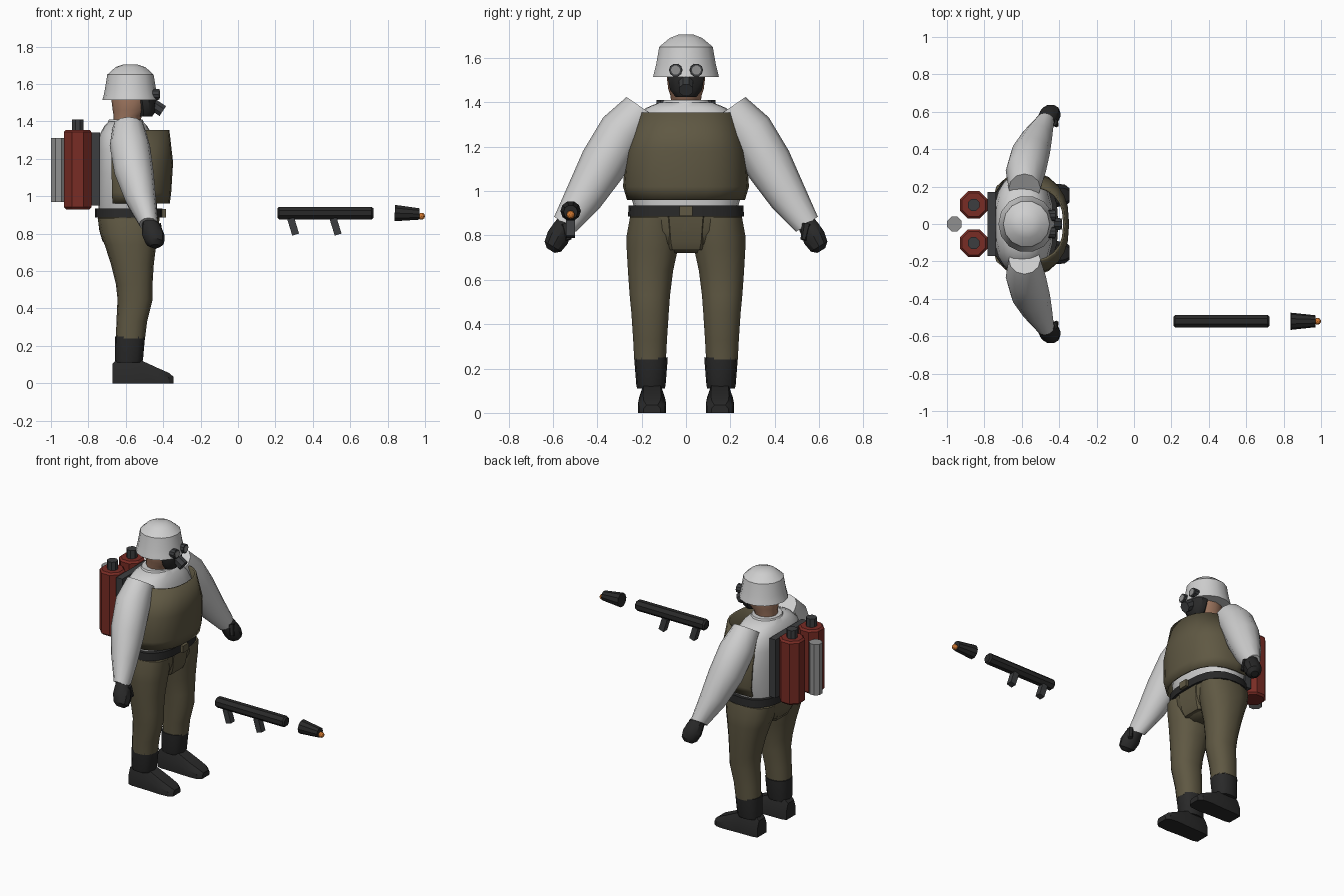
import bpy, bmesh, math
from mathutils import Vector as V


def mat(name, *rgb):
    m = bpy.data.materials.new(name)
    m.diffuse_color = (*rgb, 1)
    return m


WHITE = mat("winter white", 0.62, 0.62, 0.62)
OLIVE = mat("olive cloth", 0.115, 0.098, 0.056)
BLACK = mat("black leather", 0.022, 0.022, 0.022)
DARK = mat("dark metal", 0.045, 0.047, 0.05)
RED = mat("tank red", 0.19, 0.025, 0.018)
GREY = mat("steel grey", 0.28, 0.28, 0.28)
SKIN = mat("skin", 0.36, 0.19, 0.12)
ORANGE = mat("flame orange", 0.65, 0.19, 0.03)


def ring(c, u, v, n, p=2.0, a0=0.0, sweep=2 * math.pi):
    """Superellipse section around c with half axes u and v."""
    c, u, v, out = V(c), V(u), V(v), []
    closed = sweep > 6.2
    for i in range(n):
        a = a0 + sweep * i / (n if closed else n - 1)
        f = lambda t: math.copysign(abs(t) ** (2 / p), t)
        out.append(c + u * f(math.cos(a)) + v * f(math.sin(a)))
    return out


def loft(name, rings, m, angle=40, closed=True, cap=True):
    bm = bmesh.new()
    rows = [[bm.verts.new(q) for q in r] for r in rings]
    n = len(rows[0])
    for a, b in zip(rows, rows[1:]):
        for i in range(n if closed else n - 1):
            j = (i + 1) % n
            bm.faces.new((a[i], a[j], b[j], b[i]))
    if cap and closed:
        bm.faces.new(rows[0][::-1])
        bm.faces.new(rows[-1])
    if closed:
        bmesh.ops.recalc_face_normals(bm, faces=bm.faces[:])
    me = bpy.data.meshes.new(name)
    bm.to_mesh(me)
    bm.free()
    me.materials.append(m)
    ob = bpy.data.objects.new(name, me)
    bpy.context.collection.objects.link(ob)
    if angle:
        bpy.ops.object.select_all(action='DESELECT')
        ob.select_set(True)
        bpy.context.view_layer.objects.active = ob
        bpy.ops.object.shade_smooth_by_angle(angle=math.radians(angle))
    return ob


def stack(name, levels, m, y=0, n=16, p=2.0, angle=40):
    """Horizontal sections: (z, x centre, half x, half y)."""
    return loft(name, [ring((x, y, z), (hx, 0, 0), (0, hy, 0), n, p)
                       for z, x, hx, hy in levels], m, angle)


def rod(name, a, b, ra, rb, m, n=8, angle=0, bevel=0.0):
    a, b = V(a), V(b)
    d = (b - a).normalized()
    u = d.cross(V((0, 1, 0)) if abs(d.y) < 0.9 else V((0, 0, 1))).normalized()
    w = d.cross(u)
    t = math.pi / n
    st = [(a, ra), (b, rb)]
    if bevel:
        st = [(a, ra - bevel), (a + d * bevel, ra), (b - d * bevel, rb), (b, rb - bevel)]
    return loft(name, [ring(c, u * r, w * r, n, 2, t) for c, r in st], m, angle)


def box(name, c, s, m, tilt=0.0):
    bpy.ops.mesh.primitive_cube_add(size=1, location=c, rotation=(0, tilt, 0))
    ob = bpy.context.object
    ob.name, ob.scale = name, s
    ob.data.materials.append(m)
    return ob


# Torso, collar and belt
stack("torso", [(0.92, -0.59, 0.155, 0.232), (1.0, -0.59, 0.16, 0.255), (1.12, -0.59, 0.16, 0.27),
                (1.25, -0.595, 0.155, 0.262), (1.33, -0.60, 0.14, 0.23),
                (1.375, -0.60, 0.115, 0.18), (1.40, -0.60, 0.09, 0.12)], WHITE, n=20, p=2.5)
stack("collar", [(1.36, -0.60, 0.11, 0.13), (1.41, -0.60, 0.09, 0.10)], WHITE)
stack("belt", [(0.885, -0.585, 0.18, 0.262), (0.935, -0.585, 0.18, 0.258)], BLACK, n=20, p=2.6)
box("belt_buckle", (-0.395, 0, 0.91), (0.02, 0.06, 0.045), OLIVE)

# Vest: open shell wrapped round the front
vest = loft("vest", [ring((-0.60, 0, z), (rx, 0, 0), (0, ry, 0), 15, 2.5,
                          -math.radians(103), math.radians(206))
                     for z, rx, ry in [(0.96, 0.235, 0.266), (1.02, 0.243, 0.284),
                                       (1.18, 0.253, 0.272), (1.355, 0.233, 0.212)]],
            OLIVE, closed=False)
sol = vest.modifiers.new("thickness", 'SOLIDIFY')
sol.thickness, sol.offset = 0.012, -1

# Head, neck and helmet
stack("head", [(1.38, -0.595, 0.07, 0.065), (1.43, -0.59, 0.075, 0.07), (1.46, -0.575, 0.095, 0.08),
               (1.54, -0.575, 0.105, 0.09), (1.6, -0.575, 0.09, 0.08)], SKIN, n=12)
stack("helmet", [(1.515, -0.575, 0.15, 0.152), (1.54, -0.575, 0.143, 0.146), (1.57, -0.575, 0.137, 0.138),
                 (1.65, -0.575, 0.124, 0.124), (1.69, -0.575, 0.08, 0.075),
                 (1.705, -0.575, 0.035, 0.035)], WHITE, n=14, angle=30)

# Gas mask
stack("mask", [(1.425, -0.495, 0.035, 0.05), (1.455, -0.49, 0.05, 0.075),
               (1.52, -0.495, 0.06, 0.088), (1.57, -0.495, 0.055, 0.08)], BLACK, n=10)
rod("mask_filter", (-0.455, 0, 1.49), (-0.402, 0, 1.455), 0.034, 0.034, DARK)
for s in (1, -1):
    rod("mask_eyepiece", (-0.47, s * 0.045, 1.545), (-0.42, s * 0.047, 1.545), 0.03, 0.03, DARK, 10)
    rod("mask_lens", (-0.422, s * 0.047, 1.545), (-0.417, s * 0.047, 1.545), 0.021, 0.021, GREY, 10)

# Hips and front flap
stack("hips", [(0.72, -0.585, 0.09, 0.07), (0.76, -0.585, 0.14, 0.16), (0.82, -0.585, 0.157, 0.245),
               (0.89, -0.585, 0.165, 0.256)], OLIVE, n=18, p=2.5)
loft("crotch_flap", [ring((x, 0, z), (hx, 0, 0), (0, hy, 0), 8, 5, math.pi / 8)
                     for z, x, hx, hy in [(0.735, -0.58, 0.13, 0.09), (0.77, -0.58, 0.148, 0.10),
                                          (0.885, -0.58, 0.165, 0.112)]], OLIVE)

for s in (1, -1):
    # Trouser legs
    loft("leg", [ring((x, s * y, z), (hx, 0, 0), (0, hy, 0), 14, 2.3)
                 for z, x, hx, y, hy in [(0.24, -0.575, 0.078, 0.162, 0.073), (0.33, -0.568, 0.082, 0.162, 0.078),
                                         (0.45, -0.55, 0.094, 0.162, 0.086), (0.53, -0.555, 0.098, 0.163, 0.093),
                                         (0.64, -0.565, 0.115, 0.16, 0.104), (0.74, -0.575, 0.138, 0.152, 0.118),
                                         (0.80, -0.582, 0.155, 0.15, 0.12), (0.88, -0.585, 0.165, 0.15, 0.105)]],
         OLIVE)
    # Boots
    stack("boot_shaft", [(0.11, -0.585, 0.07, 0.062), (0.125, -0.583, 0.075, 0.066),
                         (0.25, -0.577, 0.08, 0.076)], BLACK, s * 0.158, 12, 2.5)
    loft("boot_foot", [[V((x, s * 0.153 + y, z)) for y, z in
                        [(-w, 0), (w, 0), (w, h * 0.55), (w * 0.65, h), (-w * 0.65, h), (-w, h * 0.55)]]
                       for x, w, h in [(-0.67, 0.048, 0.105), (-0.64, 0.056, 0.135), (-0.53, 0.058, 0.128),
                                       (-0.43, 0.063, 0.082), (-0.37, 0.058, 0.056),
                                       (-0.345, 0.038, 0.035)]], BLACK, 30)
    # Sleeves: sections tilted across the arm
    loft("sleeve", [ring((x, s * y, z), (hx, 0, 0), (0, s * h * 0.82, h * 0.57), 12)
                    for x, y, z, hx, h in [(-0.585, 0.19, 1.37, 0.085, 0.095), (-0.578, 0.285, 1.27, 0.108, 0.108),
                                           (-0.555, 0.375, 1.12, 0.105, 0.108), (-0.52, 0.46, 0.975, 0.082, 0.088),
                                           (-0.478, 0.545, 0.85, 0.05, 0.06)]], WHITE, 50)
    # Gloves
    loft("glove", [ring((x, s * y, z), (hx, 0, 0), (0, s * h * 0.85, h * 0.52), 10)
                   for x, y, z, hx, h in [(-0.475, 0.535, 0.865, 0.04, 0.042), (-0.462, 0.555, 0.835, 0.052, 0.048),
                                          (-0.452, 0.578, 0.79, 0.06, 0.055), (-0.445, 0.60, 0.75, 0.05, 0.046),
                                          (-0.443, 0.61, 0.732, 0.025, 0.022)]], BLACK, 35)
    rod("thumb", (-0.43, s * 0.545, 0.85), (-0.415, s * 0.53, 0.78), 0.022, 0.014, BLACK, 6)
    # Fuel tanks and their valves
    rod("fuel_tank", (-0.857, s * 0.102, 0.93), (-0.857, s * 0.102, 1.355), 0.08, 0.08, RED, 8, 0, 0.012)
    rod("tank_valve", (-0.857, s * 0.102, 1.35), (-0.857, s * 0.102, 1.41), 0.034, 0.034, DARK)

# Pack frame and pressure bottle
box("pack_frame", (-0.76, 0, 1.145), (0.045, 0.34, 0.39), DARK)
rod("pressure_bottle", (-0.96, 0, 0.97), (-0.96, 0, 1.31), 0.042, 0.042, GREY)

# Flame gun: barrel, grips, nozzle and pilot flame
GY = -0.52
rod("gun_barrel", (0.21, GY, 0.91), (0.725, GY, 0.91), 0.036, 0.036, BLACK, 8, 0, 0.01)
for x in (0.295, 0.522):
    box("gun_grip", (x, GY, 0.838), (0.038, 0.04, 0.09), DARK, -0.3)
rod("nozzle", (0.838, GY, 0.91), (0.97, GY, 0.905), 0.046, 0.032, BLACK, 10)
bpy.ops.mesh.primitive_ico_sphere_add(subdivisions=2, radius=0.019, location=(0.981, GY, 0.893))
flame = bpy.context.object
flame.name = "pilot_flame"
flame.data.materials.append(ORANGE)
